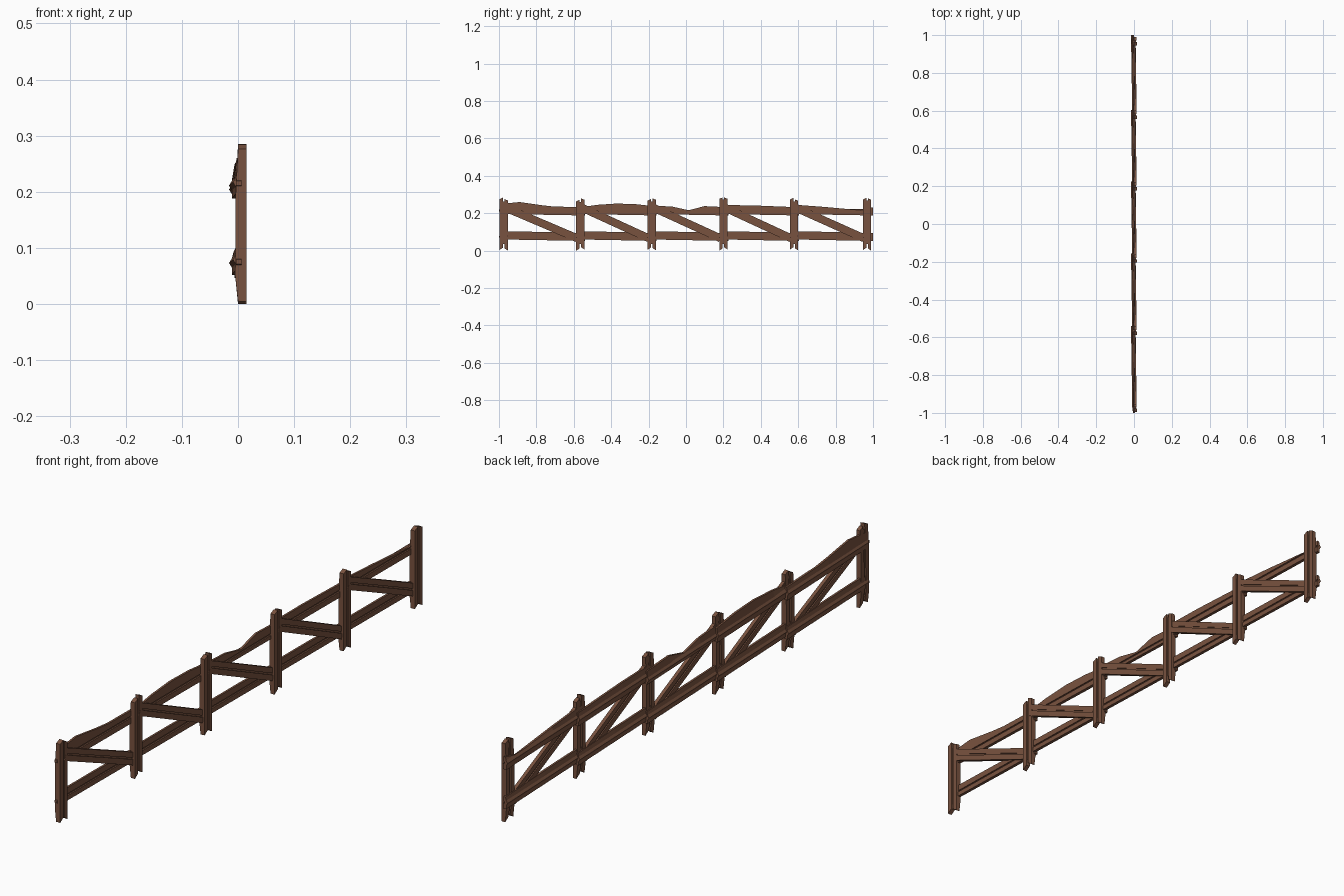
import bpy, bmesh, math
from mathutils import Vector

if "Cube" in bpy.data.objects:
    bpy.data.objects.remove(bpy.data.objects["Cube"])

wood = bpy.data.materials.new("brown_wood")
wood.diffuse_color = (0.19, 0.085, 0.05, 1)
wood.use_nodes = True
wood.node_tree.nodes["Principled BSDF"].inputs["Base Color"].default_value = wood.diffuse_color


def loft(bm, rings):
    """Skin a closed solid through rings with equal point counts."""
    loops = [[bm.verts.new(p) for p in r] for r in rings]
    n = len(loops[0])
    for a, b in zip(loops, loops[1:]):
        for i in range(n):
            bm.faces.new((a[i], a[(i + 1) % n], b[(i + 1) % n], b[i]))
    bm.faces.new(loops[0][::-1])
    bm.faces.new(loops[-1])


def finish(bm, name):
    bmesh.ops.recalc_face_normals(bm, faces=bm.faces)
    mesh = bpy.data.meshes.new(name)
    bm.to_mesh(mesh)
    bm.free()
    mesh.materials.append(wood)
    bpy.context.collection.objects.link(bpy.data.objects.new(name, mesh))


def ring_z(x0, x1, y, lo, hi):
    return [(x0, y, lo), (x1, y, lo), (x1, y, hi), (x0, y, hi)]


def lerp(a, b, t):
    return a + (b - a) * t


def post(name, y, tops, feet):
    """Two splintered strips either side of a recessed core."""
    bm = bmesh.new()
    for side, top, foot in zip((-1, 1), tops, feet):
        inner, outer = y + side * 0.004, y + side * 0.022
        rings = []
        # back face bows out where the rails are nailed on
        for z, back in ((foot, 0.0), (0.05, -0.005), (0.2, -0.004), (top, 0.0)):
            slope = 0.008 if z == top else 0
            foot_cut = 0.012 if z == foot else 0
            front = 0.0155 if side < 0 else 0.0135
            rings.append([(back, inner, z + foot_cut), (front, inner, z + foot_cut),
                          (front, outer, z - slope), (back, outer, z - slope)])
        loft(bm, rings)
    loft(bm, [[(0.001, y - 0.006, z), (0.010, y - 0.006, z),
               (0.010, y + 0.006, z), (0.001, y + 0.006, z)]
              for z in (0.035, min(tops) - 0.012)])
    finish(bm, name)


def rail(name, y0, y1, low, mid, top):
    """Rail leaning backwards along its length; top lists (fraction, height)."""
    bm = bmesh.new()
    upper, lower, ridge = [], [], []
    for t, hi in top:
        y = lerp(y0, y1, t)
        back, front = lerp(-0.005, -0.012, t), lerp(0.006, 0.0, t)
        lo = low - 0.008 * t
        m = mid - 0.006 * t
        # tapered upper strip, plain lower strip
        upper.append([(back, y, m + 0.003), (front, y, m + 0.003),
                      (front, y, hi), (back + 0.004, y, hi)])
        lower.append(ring_z(back + 0.001, front + 0.001, y, lo, m - 0.003))
        # splintered heartwood between the strips
        ridge.append([(back + 0.002, y, m - 0.010), (front - 0.004, y, m - 0.004),
                      (front - 0.004, y, m + 0.004), (back + 0.002, y, m + 0.010),
                      (back - 0.004, y, m)])
    for part in (upper, lower, ridge):
        loft(bm, part)
    finish(bm, name)


def brace(name, a, b):
    """Diagonal of two strips with a recessed core."""
    bm = bmesh.new()
    d = (b - a).normalized()
    n = Vector((-d.y, d.x))
    for lo, hi, inset in ((-0.021, -0.002, 0), (0.003, 0.021, 0.0012), (-0.004, 0.005, 0.004)):
        rings = []
        for t in (0, 1):
            p = lerp(a, b, t)
            x0, x1 = lerp(0.0, -0.006, t) + inset, lerp(0.014, 0.009, t) - inset
            q, r = p + n * lo, p + n * hi
            rings.append([(x0, *q), (x1, *q), (x1, *r), (x0, *r)])
        loft(bm, rings)
    finish(bm, name)


# posts
posts = [-0.974, -0.565, -0.183, 0.2, 0.578, 0.968]
post_tops = [(0.284, 0.276), (0.272, 0.28), (0.276, 0.28),
             (0.285, 0.285), (0.282, 0.274), (0.282, 0.28)]
post_feet = [(0.004, 0.0), (0.0, 0.006), (0.005, 0.002),
             (0.0, 0.006), (0.006, 0.001), (0.003, 0.0)]
for i, y in enumerate(posts):
    post(f"post_{i + 1}", y, post_tops[i], post_feet[i])

# weathered top edge of each upper rail
waves = [
    [(0, 0.25), (0.22, 0.26), (0.48, 0.243), (0.62, 0.236), (1, 0.232)],
    [(0, 0.23), (0.25, 0.245), (0.5, 0.252), (0.75, 0.248), (1, 0.236)],
    [(0, 0.243), (0.3, 0.235), (0.5, 0.216), (0.7, 0.238), (1, 0.232)],
    [(0, 0.244), (0.4, 0.242), (1, 0.232)],
    [(0, 0.247), (0.4, 0.234), (0.85, 0.216), (1, 0.232)],
]
for i, wave in enumerate(waves):
    y0, y1 = posts[i] - 0.015, posts[i + 1] + 0.026
    if i == 4:
        y1 = 1.0
    rail(f"upper_rail_{i + 1}", y0, y1, 0.196, 0.217 if i != 2 else 0.210, wave)
    rail(f"lower_rail_{i + 1}", y0, y1, 0.06, 0.079, [(0, 0.104), (0.5, 0.1), (1, 0.093)])
    brace(f"brace_{i + 1}", Vector((posts[i] + 0.012, 0.228)),
          Vector((posts[i + 1] - 0.016, 0.066)))

# bent rail tips poking past the first post
bm = bmesh.new()
for z in (0.075, 0.215):
    loft(bm, [ring_z(-0.004, 0.006, y, z - h, z + h) for y, h in ((-1.0, 0.004), (-0.98, 0.01))])
finish(bm, "rail_tips")
